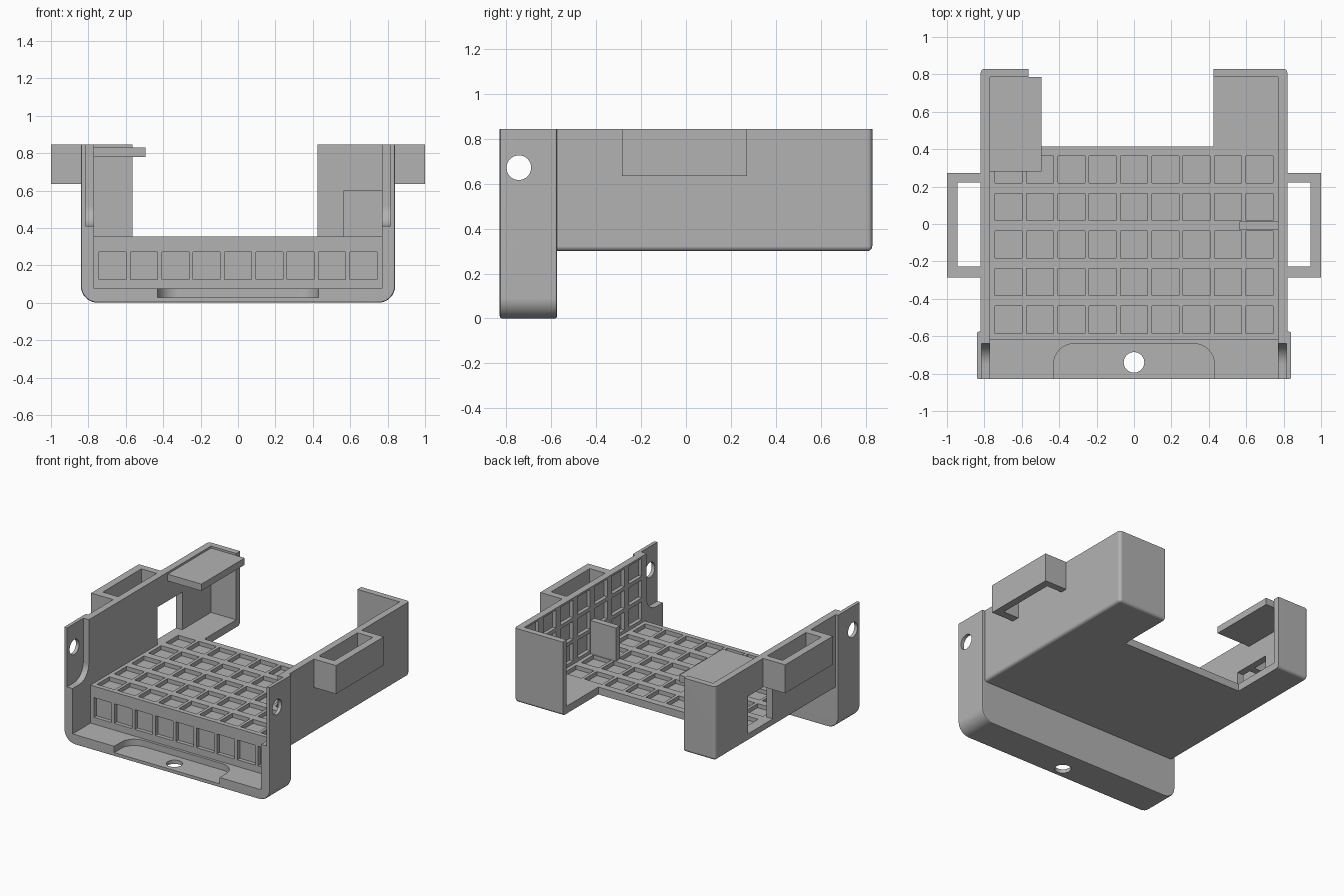
import bpy, bmesh, math
from mathutils import Vector, Matrix

if "Cube" in bpy.data.objects:
    bpy.data.objects.remove(bpy.data.objects["Cube"], do_unlink=True)

# Single grey plastic
GREY = (0.45, 0.45, 0.45, 1.0)
plastic = bpy.data.materials.new("grey_plastic")
plastic.use_nodes = True
plastic.diffuse_color = GREY
plastic.node_tree.nodes["Principled BSDF"].inputs["Base Color"].default_value = GREY


def add_box(bm, lo, hi):
    lo, hi = Vector(lo), Vector(hi)
    mat = Matrix.Translation((lo + hi) / 2) @ Matrix.Diagonal((*(hi - lo), 1))
    bmesh.ops.create_cube(bm, size=1, matrix=mat)


def finish(bm, name):
    mesh = bpy.data.meshes.new(name)
    bm.to_mesh(mesh)
    bm.free()
    mesh.materials.append(plastic)
    obj = bpy.data.objects.new(name, mesh)
    bpy.context.collection.objects.link(obj)
    return obj


def box(name, lo, hi, *rounds):
    """Box; each round is (test on edge middle and direction, radius, segments)."""
    bm = bmesh.new()
    add_box(bm, lo, hi)
    for test, radius, segs in rounds:
        bm.normal_update()
        edges = []
        for e in bm.edges:
            a, b = e.verts[0].co, e.verts[1].co
            if test((a + b) / 2, (b - a).normalized()):
                edges.append(e)
        bmesh.ops.bevel(bm, geom=edges, offset=radius, segments=segs,
                        profile=0.5, affect='EDGES', clamp_overlap=True)
    return finish(bm, name)


def boxes(name, spans):
    bm = bmesh.new()
    for lo, hi in spans:
        add_box(bm, lo, hi)
    return finish(bm, name)


def rod(name, centre, radius, axis):
    bm = bmesh.new()
    mat = Matrix.Translation(centre)
    if axis == 'X':
        mat = mat @ Matrix.Rotation(math.pi / 2, 4, 'Y')
    bmesh.ops.create_cone(bm, cap_ends=True, segments=40, radius1=radius,
                          radius2=radius, depth=3 if axis == 'X' else 0.5, matrix=mat)
    return finish(bm, name)


def combine(target, other, operation='DIFFERENCE'):
    mod = target.modifiers.new("bool", 'BOOLEAN')
    mod.operation, mod.solver, mod.object = operation, 'EXACT', other
    bpy.context.view_layer.update()
    bpy.ops.object.select_all(action='DESELECT')
    bpy.context.view_layer.objects.active = target
    target.select_set(True)
    bpy.ops.object.modifier_apply(modifier=mod.name)
    bpy.data.objects.remove(other, do_unlink=True)


def smooth(obj):
    bpy.ops.object.select_all(action='DESELECT')
    bpy.context.view_layer.objects.active = obj
    obj.select_set(True)
    bpy.ops.object.shade_smooth_by_angle(angle=math.radians(30))
    obj.modifiers.new("even_normals", 'WEIGHTED_NORMAL').keep_sharp = True


TOP, FLOOR, SIDE, WALL = 0.845, 0.355, 0.82, 0.77
HIGH = 1.2      # solids overshoot here and are trimmed to TOP
CELL = 0.0725   # half size of a waffle pocket

# Tray body with softened bottom and back edges
tray = box("tray", (-SIDE, -0.6, 0.30), (SIDE, 0.83, HIGH),
           (lambda m, d: m.z < 0.31 or (m.y > 0.82 and abs(d.z) > 0.9), 0.022, 4))

# Front collar, rounded at its two lower corners
collar = box("collar", (-0.84, -0.83, 0), (0.84, -0.575, HIGH),
             (lambda m, d: m.z < 0.01 and abs(d.y) > 0.9, 0.09, 8),
             (lambda m, d: abs(d.y) < 0.5 and m.z < HIGH - 0.1, 0.01, 2))
combine(tray, collar, 'UNION')

# Side brackets
for s in (-1, 1):
    xs = sorted((s * 0.80, s))
    combine(tray, box("bracket", (xs[0], -0.285, 0.635), (xs[1], 0.272, HIGH)), 'UNION')

# Trim to height, hollow the inside, open the back and the collar front
combine(tray, box("trim", (-2, -2, TOP), (2, 2, 3)))
combine(tray, box("cavity", (-WALL, -2, FLOOR), (WALL, 0.785, 2)))
combine(tray, box("back_notch", (-0.565, 0.415, 0.1), (0.425, 2, 2)))
combine(tray, box("collar_mouth", (-WALL, -2, 0.075), (WALL, -0.62, 2)))
for s in (-1, 1):
    xs = sorted((s * SIDE, s * 0.945))
    combine(tray, box("bracket_slot", (xs[0], -0.227, 0.5), (xs[1], 0.222, 2)))

# Opening in the right wall
combine(tray, box("side_window", (-0.9, 0.16, FLOOR), (-0.7, 0.45, 0.632)))

# Shallow rounded pockets and screw holes in the collar
combine(tray, box("side_pockets", (-0.815, -2, 0.41), (0.815, -0.64, 2),
                  (lambda m, d: abs(d.x) > 0.9 and m.y > -0.7 and m.z < 0.5, 0.11, 8)))
combine(tray, box("bottom_pocket", (-0.43, -2, 0.028), (0.43, -0.64, 0.2),
                  (lambda m, d: abs(d.z) > 0.9 and m.y > -0.7, 0.11, 8)))
combine(tray, rod("side_holes", (0, -0.745, 0.672), 0.055, 'X'))
combine(tray, rod("bottom_hole", (0, -0.74, 0), 0.055, 'Z'))

# Waffle pockets on the floor, front panel and left wall
columns = [-0.67 + 0.1675 * i for i in range(9)]
rows = [-0.512 + 0.201 * i for i in range(5)]
combine(tray, boxes("floor_pockets", [
    ((x - CELL, y - CELL, 0.325), (x + CELL, y + CELL, 0.45)) for x in columns for y in rows]))
combine(tray, boxes("front_pockets", [
    ((x - CELL, -0.7, 0.125), (x + CELL, -0.592, 0.27)) for x in columns]))
combine(tray, boxes("wall_pockets", [
    ((0.7, y - CELL, z - 0.066), (0.797, y + CELL, z + 0.066))
    for y in [-0.51 + 0.2 * i for i in range(7)]
    for z in [0.445 + 0.16 * j for j in range(3)]]))
smooth(tray)

# Retaining lip over the right arm and upright divider by the left wall
box("retaining_lip", (-0.79, 0.28, 0.78), (-0.495, 0.785, 0.83))
box("divider", (0.563, -0.033, 0.34), (0.79, 0.013, 0.60))
